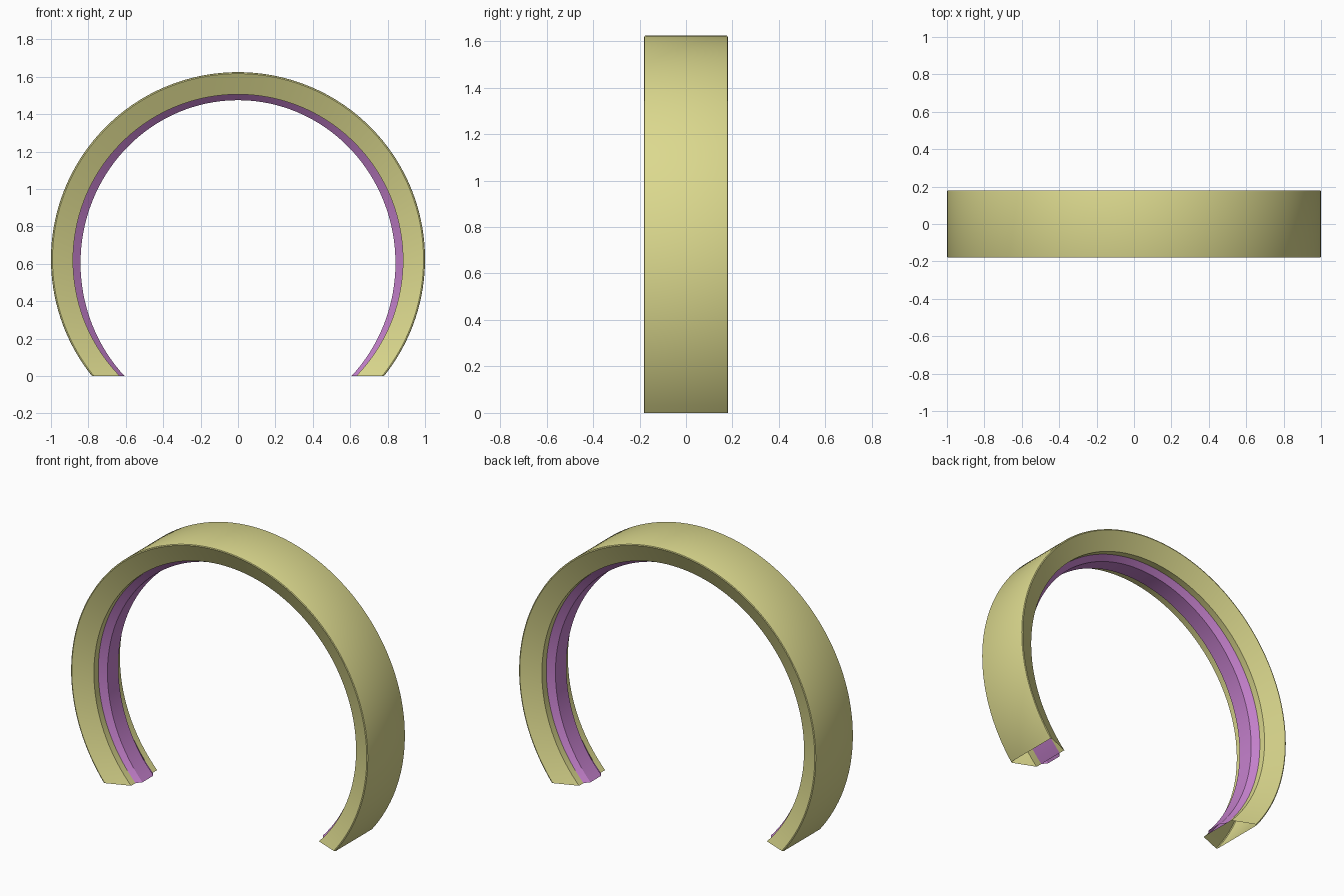
import bpy
import math

cube = bpy.data.objects.get("Cube")
if cube:
    bpy.data.objects.remove(cube, do_unlink=True)

SEGMENTS = 112

# Arc outlines: half width, half height, centre height
OUTER = (1.0, 1.0, 0.625)
INNER = (0.882, 0.887, 0.619)
PAD = (0.842, 0.871, 0.604)


def material(name, color):
    m = bpy.data.materials.new(name)
    m.use_nodes = True
    m.diffuse_color = (*color, 1)
    bsdf = next(n for n in m.node_tree.nodes if n.type == 'BSDF_PRINCIPLED')
    bsdf.inputs["Base Color"].default_value = (*color, 1)
    return m


def shrink(arc, d):
    return (arc[0] - d, arc[1] - d, arc[2])


def sweep(name, profile, mat, closed=False):
    """Sweep (arc, y) profile points along their arcs, trimmed at the ground."""
    n = len(profile)
    verts, faces = [], []
    for i in range(SEGMENTS + 1):
        for (a, b, c), y in profile:
            start = -math.asin(c / b)
            t = start + (math.pi - 2 * start) * i / SEGMENTS
            verts.append((a * math.cos(t), y, max(0, c + b * math.sin(t))))
    for i in range(SEGMENTS):
        for j in range(n if closed else n - 1):
            k = (j + 1) % n
            faces.append((i * n + j, i * n + k, (i + 1) * n + k, (i + 1) * n + j))
    mesh = bpy.data.meshes.new(name)
    mesh.from_pydata(verts, [], faces)
    mesh.materials.append(mat)
    obj = bpy.data.objects.new(name, mesh)
    bpy.context.collection.objects.link(obj)
    bpy.ops.object.select_all(action='DESELECT')
    obj.select_set(True)
    bpy.context.view_layer.objects.active = obj
    bpy.ops.object.shade_smooth_by_angle(angle=math.radians(30))
    return obj


yellow = material("pale_yellow", (0.71, 0.69, 0.27))
purple = material("soft_purple", (0.56, 0.22, 0.61))

# Hollow band, open at both ends: inner lip, slanted side, rounded rim
half = [(INNER, -0.083), (INNER, -0.125), (shrink(OUTER, 0.014), -0.177),
        (shrink(OUTER, 0.008), -0.18), (shrink(OUTER, 0.002), -0.178),
        (OUTER, -0.172)]
sweep("outer_band", half + [(arc, -y) for arc, y in reversed(half)], yellow)

# Padding strip with chamfered sides, set in the slot of the band
sweep("inner_pad", [(INNER, 0.083), (PAD, 0.052), (PAD, -0.052), (INNER, -0.083)],
      purple, closed=True)
